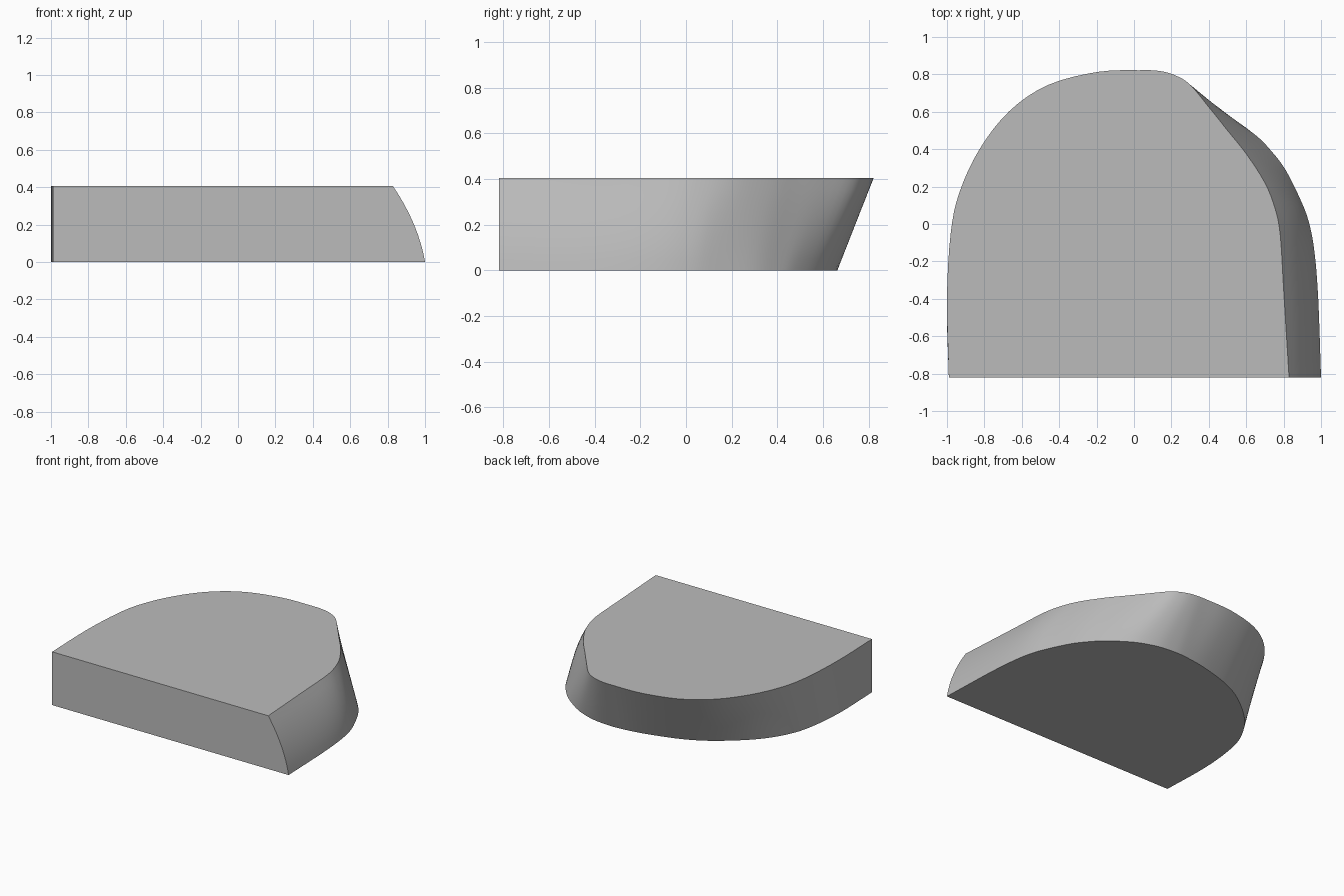
import bpy, bmesh
from mathutils import Vector

if "Cube" in bpy.data.objects:
    bpy.data.objects.remove(bpy.data.objects["Cube"], do_unlink=True)

HEIGHT = 0.405
LAYERS = 8
STEPS = 4

# Matching outline points: top x, top y, bottom x, bottom y (left to right)
outline = [Vector(p) for p in (
    (-.99, -.82, -.99, -.82), (-1, -.4, -1, -.42), (-.98, -.05, -.97, -.12),
    (-.933, .17, -.91, .07), (-.826, .4, -.78, .26), (-.666, .604, -.57, .44),
    (-.46, .743, -.37, .55), (-.195, .813, -.1, .63), (.03, .822, .1, .66),
    (.136, .818, .22, .66), (.22, .795, .35, .64), (.3, .745, .5, .58),
    (.4, .625, .65, .475), (.5, .5, .73, .395), (.6, .375, .81, .29),
    (.7, .22, .89, .13), (.755, .08, .935, .01), (.782, -.06, .965, -.15),
    (.8, -.35, .985, -.4), (.829, -.82, 1, -.82))]


def smooth_path(points, steps):
    """Curve through all the points."""
    pts = [points[0] * 2 - points[1]] + points + [points[-1] * 2 - points[-2]]
    path = []
    for a, b, c, d in zip(pts, pts[1:], pts[2:], pts[3:]):
        for i in range(steps):
            t = i / steps
            path.append((b * 2 + (c - a) * t + (a * 2 - b * 5 + c * 4 - d) * t**2
                         + (b * 3 - a - c * 3 + d) * t**3) / 2)
    return path + [points[-1]]


def wall_point(p, t):
    """Point at height fraction t; the left flank bulges towards the front."""
    bulge = max(0, min(1, (.45 - p.w) / .4)) if p.z > 0 else 0
    blend = 1 - t + .6 * bulge * t * (1 - t)
    return (p.x + (p.z - p.x) * blend, p.y + (p.w - p.y) * blend, HEIGHT * t)


# Solid block lofted between the two outlines
bm = bmesh.new()
path = smooth_path(outline, STEPS)
rings = [[bm.verts.new(wall_point(p, k / LAYERS)) for p in path]
         for k in range(LAYERS + 1)]
for low, high in zip(rings, rings[1:]):
    for i in range(len(path) - 1):
        bm.faces.new((low[i], high[i], high[i + 1], low[i + 1]))
bm.faces.new(rings[0])
bm.faces.new(rings[-1])
bm.faces.new([r[0] for r in rings] + [r[-1] for r in reversed(rings)])
bmesh.ops.recalc_face_normals(bm, faces=bm.faces)
mesh = bpy.data.meshes.new("rounded_block")
bm.to_mesh(mesh)
bm.free()

block = bpy.data.objects.new("rounded_block", mesh)
bpy.context.collection.objects.link(block)

# Single grey finish
grey = bpy.data.materials.new("plain_grey")
grey.use_nodes = True
colour = (.5, .5, .5, 1)
grey.diffuse_color = colour
grey.node_tree.nodes["Principled BSDF"].inputs["Base Color"].default_value = colour
mesh.materials.append(grey)

bpy.ops.object.select_all(action='DESELECT')
block.select_set(True)
bpy.context.view_layer.objects.active = block
bpy.ops.object.shade_smooth_by_angle(angle=.6)
